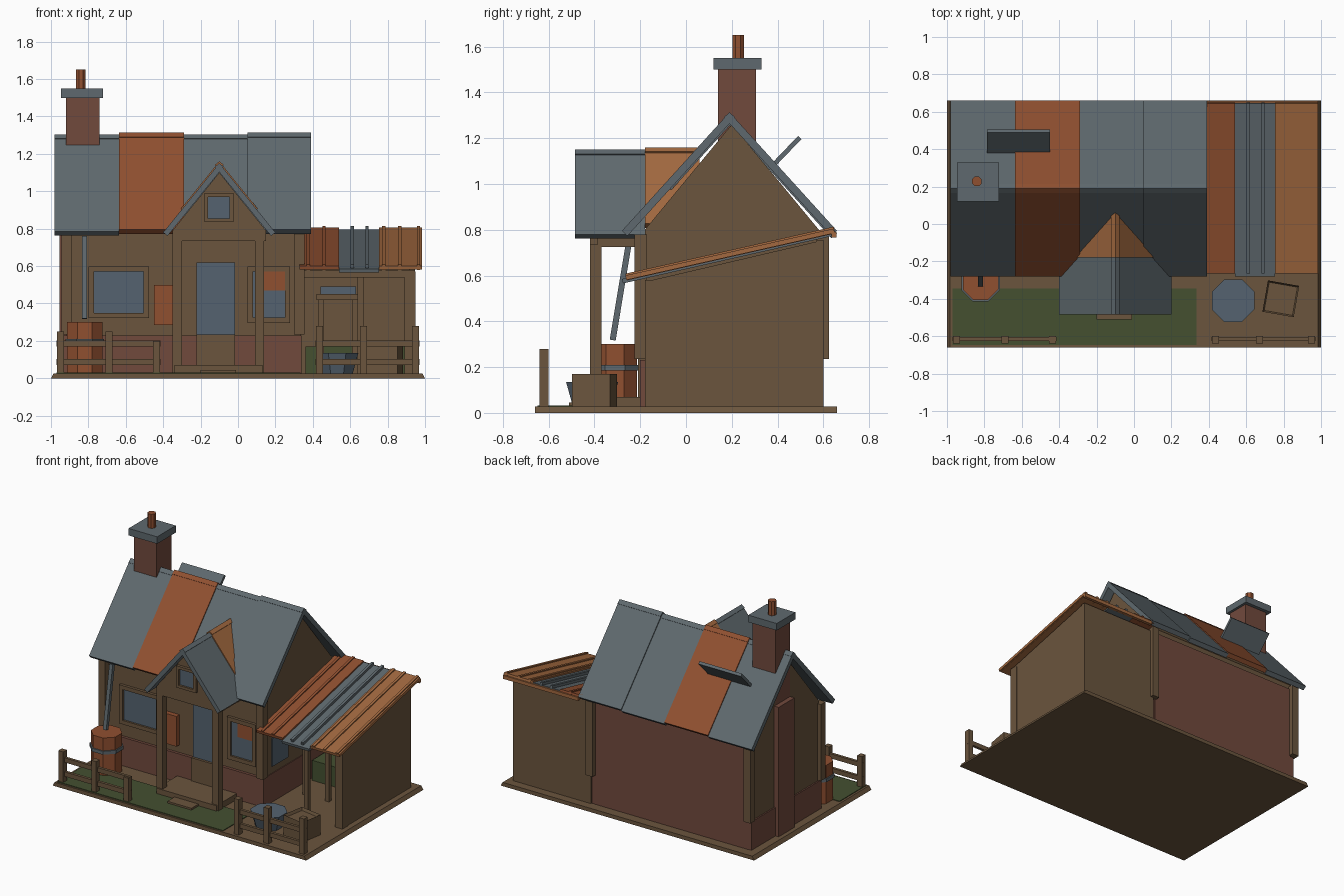
import bpy, bmesh, math
from mathutils import Matrix, Vector

if "Cube" in bpy.data.objects:
    bpy.data.objects.remove(bpy.data.objects["Cube"])

COL = {"wood": (.145, .09, .047), "slate": (.114, .141, .156), "steel_blue": (.089, .123, .16),
       "brick": (.165, .067, .046), "rust": (.28, .08, .03), "orange": (.36, .14, .05),
       "moss": (.058, .08, .03)}
MAT = {}
for k, c in COL.items():
    MAT[k] = bpy.data.materials.new(k)
    MAT[k].diffuse_color = (*c, 1)


def finish(name, bm, mat):
    bmesh.ops.recalc_face_normals(bm, faces=bm.faces)
    me = bpy.data.meshes.new(name)
    bm.to_mesh(me)
    bm.free()
    me.materials.append(MAT[mat])
    ob = bpy.data.objects.new(name, me)
    bpy.context.collection.objects.link(ob)
    return ob


def prism(name, pts, a, b, mat, axis="x"):
    """Extrude a profile: yz points along x, or xz points along y."""
    bm = bmesh.new()
    mk = (lambda p, t: (t, p[0], p[1])) if axis == "x" else (lambda p, t: (p[0], t, p[1]))
    f = bm.faces.new([bm.verts.new(mk(p, a)) for p in pts])
    ext = bmesh.ops.extrude_face_region(bm, geom=[f])["geom"]
    d = Vector(mk((0, 0), b - a))
    bmesh.ops.translate(bm, vec=d, verts=[v for v in ext if isinstance(v, bmesh.types.BMVert)])
    return finish(name, bm, mat)


def box(name, x, y, z, mat):
    return prism(name, [(y[0], z[0]), (y[1], z[0]), (y[1], z[1]), (y[0], z[1])], x[0], x[1], mat)


def strip(name, p, q, t, a, b, mat, axis="x"):
    """Flat slab between two profile points, thickness t below the line."""
    d = (Vector(q) - Vector(p)).normalized()
    n = Vector((-d.y, d.x))
    if n.y > 0:
        n = -n
    p, q = Vector(p), Vector(q)
    return prism(name, [p, q, q + n * t, p + n * t], a, b, mat, axis)


def cyl(name, loc, r0, r1, h, mat, n=8):
    bm = bmesh.new()
    bmesh.ops.create_cone(bm, cap_ends=True, segments=n, radius1=r0, radius2=r1, depth=h,
                          matrix=Matrix.Translation((loc[0], loc[1], loc[2] + h / 2))
                          @ Matrix.Rotation(math.pi / n, 4, "Z"))
    return finish(name, bm, mat)


def window(name, x, z, y, w=.028):
    """Glass plate with four frame bars on a wall facing -y."""
    box(name + "_glass", x, (y - .006, y), z, "steel_blue")
    for i, s in enumerate((x[0] - w, x[1])):
        box(f"{name}_side_{i}", (s, s + w), (y - .02, y), (z[0] - w, z[1] + w), "wood")
    for i, s in enumerate((z[0] - w, z[1])):
        box(f"{name}_rail_{i}", x, (y - .02, y), (s, s + w), "wood")


# ground slab and lawn
prism("ground_slab", [(-1, 0), (1, 0), (.985, .027), (-.985, .027)], -.66, .66, "wood", "y")
box("lawn", (-.97, .335), (-.648, -.345), (.02, .032), "moss")

# house body with gables, brick plinth and brick back wall
prism("house_walls", [(-.18, .02), (.58, .02), (.58, .8), (.2, 1.26), (-.18, .8)], -.92, .335, "wood")
box("brick_plinth", (-.93, .34), (-.2, .59), (.02, .23), "brick")
box("brick_back_wall", (-.9, .31), (.55, .592), (.02, .76), "brick")
for i, x in enumerate((-.945, .3)):
    for j, y in enumerate((-.225, .57)):
        box(f"corner_post_{i}{j}", (x, x + .055), (y, y + .055), (.235, .78), "wood")

# main roof: four panels each side
for i, (a, b, m, up) in enumerate(((-.98, -.635, "slate", 0), (-.635, -.29, "rust", .01),
                                   (-.29, .05, "slate", 0), (.05, .39, "slate", .01))):
    for s in (-1, 1):
        strip(f"roof_panel_{i}_{s}", (.19 + s * .47, .785 + up), (.19, 1.303 + up), .033, a, b, m)
strip("loose_roof_panel", (.375, 1.09), (.49, 1.21), .02, -.785, -.45, "slate")

# chimney
box("chimney_stack", (-.92, -.74), (.14, .305), (.7, 1.5), "brick")
box("chimney_breast", (-.955, -.88), (.14, .32), (.02, .95), "brick")
box("chimney_cap", (-.947, -.722), (.12, .33), (1.5, 1.55), "slate")
cyl("chimney_pot", (-.84, .228, 1.55), .028, .028, .1, "rust")

# porch: roof, gable, posts, deck and step
for s in (-1, 1):
    strip(f"porch_roof_{s}", (-.1 + s * .3, .78), (-.1, 1.15), .03, -.485, -.18, "slate", "y")
    strip(f"porch_roof_rear_{s}", (-.1 + s * .27, .827), (-.1, 1.16), .03, -.18, .06, "orange", "y")
    cx = -.105 + s * .22
    box(f"porch_post_{s}", (cx - .025, cx + .025), (-.42, -.37), (.03, .74), "wood")
    box(f"porch_beam_{s}", (cx - .025, cx + .025), (-.42, -.18), (.725, .775), "wood")
prism("porch_gable", [(-.35, .735), (.15, .735), (.15, .79), (-.1, 1.1), (-.35, .79)],
      -.42, -.385, "wood", "y")
window("gable_window", (-.16, -.045), (.855, .97), -.42, .02)
box("porch_deck", (-.34, .13), (-.43, -.18), (.02, .07), "wood")
box("porch_step", (-.2, -.01), (-.51, -.43), (.02, .045), "wood")

# front door, windows, shutter
box("door_lower", (-.222, -.015), (-.21, -.18), (.07, .235), "wood")
box("door_panel", (-.222, -.015), (-.192, -.18), (.235, .62), "steel_blue")
window("left_window", (-.77, -.505), (.35, .57), -.18)
window("right_window", (.08, .25), (.325, .57), -.18)
box("window_board", (.13, .25), (-.192, -.18), (.47, .57), "rust")
box("rust_shutter", (-.45, -.335), (-.215, -.18), (.285, .5), "rust")
box("side_window", (.335, .343), (-.1, .08), (.28, .48), "steel_blue")

# lean-to shed: walls, posts, roof sheets, ribs
prism("shed_right_wall", [(-.17, .02), (.6, .02), (.6, .755), (-.17, .575)], .915, .945, "wood")
box("shed_back_wall", (.33, .945), (.57, .6), (.02, .755), "wood")
box("shed_front_beam", (.335, .945), (-.18, -.14), (.54, .58), "wood")
box("shed_corner_post", (.89, .95), (-.18, -.12), (.02, .57), "wood")
box("shed_mid_post", (.64, .67), (-.17, -.14), (.02, .55), "wood")
P, Q = Vector((-.265, .6)), Vector((.645, .805))
for i, (a, b, m, d) in enumerate(((.33, .54, "rust", 0), (.54, .755, "slate", -.015),
                                  (.755, .985, "orange", 0))):
    strip(f"shed_roof_{i}", P + Vector((d, d)), Q + Vector((0, d * .7)), .02, a, b, m)
for x, m in ((.375, "rust"), (.46, "rust"), (.61, "slate"), (.69, "slate"),
             (.78, "orange"), (.865, "orange"), (.965, "orange")):
    up = Vector((0, .008))
    strip(f"shed_roof_rib_{x}", P + up, Q + up, .03, x - .009, x + .009, m)
box("shed_roof_back_trim", (.39, .985), (.635, .658), (.765, .79), "orange")

# shed contents
box("shed_moss_heap", (.36, .91), (.32, .56), (.02, .17), "moss")
box("shed_bench_top", (.42, .64), (.1, .4), (.42, .45), "wood")
box("shed_bench_tray", (.44, .63), (.15, .38), (.45, .49), "steel_blue")
for i, x in enumerate((.43, .61)):
    box(f"shed_bench_leg_{i}", (x, x + .03), (.11, .14), (.02, .42), "wood")

# rain barrel and leaning downpipe
cyl("rain_barrel", (-.82, -.31, .025), .103, .103, .275, "rust")
cyl("barrel_band", (-.82, -.31, .185), .112, .112, .024, "slate")
strip("downpipe", (-.333, .32), (-.26, .76), .026, -.833, -.807, "slate")

# wash tub and crate
cyl("wash_tub", (.53, -.41, .025), .09, .123, .11, "steel_blue")
ob = box("crate", (-.085, .085), (-.085, .085), (.025, .17), "wood")
bm = bmesh.new()
bm.from_mesh(ob.data)
top = [f for f in bm.faces if f.normal.z > .9]
bmesh.ops.inset_region(bm, faces=top, thickness=.012)
bmesh.ops.translate(bm, vec=(0, 0, -.02), verts=top[0].verts)
bm.to_mesh(ob.data)
bm.free()
ob.location = (.785, -.4, 0)
ob.rotation_euler.z = math.radians(-10)

# fences
for n, xs, h in (("left", (-.95, -.69, -.435), .25), ("right", (.435, .67, .95), .28)):
    for i, x in enumerate(xs):
        hh = .2 if (n, i) == ("left", 2) else h
        box(f"{n}_fence_post_{i}", (x - .019, x + .019), (-.64, -.6), (.02, hh), "wood")
    for i, z in enumerate((.07, .17)):
        box(f"{n}_fence_rail_{i}", (xs[0] - .02, xs[2] + .02), (-.625, -.605), (z, z + .033), "wood")

for m in bpy.data.materials:
    if m.users and not m.is_grease_pencil:
        m.use_nodes = True
        m.node_tree.nodes["Principled BSDF"].inputs["Base Color"].default_value = m.diffuse_color
